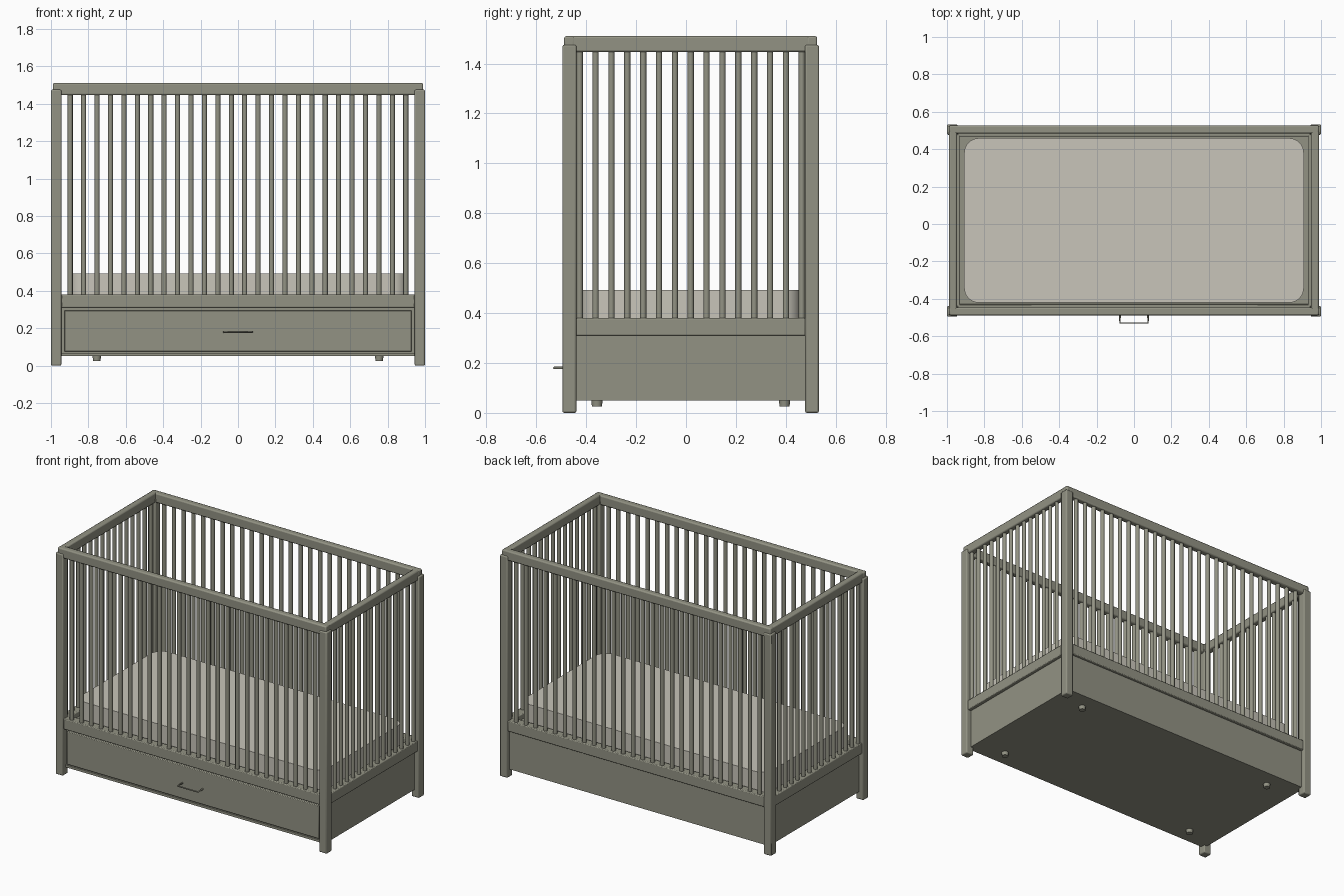
import bpy, bmesh, math

cube = bpy.data.objects.get("Cube")
if cube:
    bpy.data.objects.remove(cube, do_unlink=True)


def material(name, color):
    m = bpy.data.materials.new(name)
    m.use_nodes = True
    m.diffuse_color = color
    m.node_tree.nodes["Principled BSDF"].inputs["Base Color"].default_value = color
    return m


WOOD = material("grey_green_wood", (0.29, 0.29, 0.23, 1))
CLOTH = material("pale_mattress", (0.58, 0.56, 0.49, 1))
CY = 0.019           # middle of the crib body in y
HX, HY = 1.0, 0.514  # half size over the posts
POST = 0.056


def finish(name, bm, mat, bevel=0, segments=2):
    mesh = bpy.data.meshes.new(name)
    bm.to_mesh(mesh)
    bm.free()
    mesh.materials.append(mat)
    obj = bpy.data.objects.new(name, mesh)
    bpy.context.collection.objects.link(obj)
    if bevel:
        mod = obj.modifiers.new("soft_edges", "BEVEL")
        mod.width, mod.segments = bevel, segments
    bpy.ops.object.select_all(action="DESELECT")
    obj.select_set(True)
    bpy.context.view_layer.objects.active = obj
    bpy.ops.object.shade_smooth_by_angle(angle=math.radians(35))
    return obj


def box(name, x, y, z, mat=WOOD, bevel=0):
    """Box from (min, max) pairs; y is measured from the body middle."""
    bm = bmesh.new()
    bmesh.ops.create_cube(bm, size=1)
    for v in bm.verts:
        v.co = [(a + b) / 2 + c * (b - a) for c, (a, b) in zip(v.co, (x, y, z))]
        v.co.y += CY
    return finish(name, bm, mat, bevel)


def rod(name, x, y, z0, z1, r0, r1=None, sides=12):
    bm = bmesh.new()
    bmesh.ops.create_cone(bm, cap_ends=True, segments=sides, radius1=r0,
                          radius2=r1 or r0, depth=z1 - z0)
    bmesh.ops.translate(bm, verts=bm.verts, vec=(x, y + CY, (z0 + z1) / 2))
    return finish(name, bm, WOOD)


def span(center, half):
    return (center - half, center + half)


# Corner posts and castors
for sx, side in ((-1, "right"), (1, "left")):
    for sy, end in ((-1, "front"), (1, "back")):
        box(f"{end}_{side}_post", span(sx * (HX - POST / 2), POST / 2),
            span(sy * (HY - POST / 2), POST / 2), (0, 1.475), bevel=0.007)
        rod(f"{end}_{side}_castor", sx * 0.755, sy * 0.376, 0.025, 0.055, 0.02, 0.023, 16)

# Rails and slats along the front and back
TOP, LOW = (1.446, 1.51), (0.31, 0.38)
SX, SY = 0.968, 0.486   # slat planes
for s, end in ((-1, "front"), (1, "back")):
    box(f"{end}_top_rail", (-0.99, 0.99), span(s * SY, 0.021), TOP, bevel=0.008)
    box(f"{end}_lower_rail", (-0.945, 0.945), span(s * (SY - 0.008), 0.03), LOW, bevel=0.005)
    for i in range(26):
        rod(f"{end}_slat", -0.897 + i * 1.794 / 25, s * SY, 0.375, 1.45, 0.0135)

# Rails and slats along the two ends
for s, side in ((-1, "right"), (1, "left")):
    box(f"{side}_top_rail", span(s * SX, 0.021), (-0.505, 0.505), TOP, bevel=0.008)
    box(f"{side}_lower_rail", span(s * (SX - 0.008), 0.03), (-0.46, 0.46), LOW, bevel=0.005)
    for i in range(15):
        rod(f"{side}_slat", s * SX, -0.445 + i * 0.89 / 14, 0.375, 1.45, 0.0125)

# Storage case below the rails
for s, side in ((-1, "right"), (1, "left")):
    box(f"{side}_panel", span(s * 0.957, 0.01), (-0.46, 0.46), (0.05, 0.32))
box("back_panel", (-0.95, 0.95), (0.468, 0.488), (0.05, 0.32))
box("case_bottom", (-0.955, 0.955), (-0.488, 0.475), (0.05, 0.066))
box("drawer_backing", (-0.945, 0.945), (-0.478, -0.465), (0.06, 0.315))
box("drawer_front", (-0.928, 0.928), (-0.495, -0.47), (0.075, 0.295), bevel=0.004)
box("mattress_base", (-0.95, 0.95), (-0.47, 0.47), (0.325, 0.345))

# Drawer handle: a bent round bar
curve = bpy.data.curves.new("drawer_handle", "CURVE")
curve.dimensions = "3D"
curve.bevel_depth, curve.bevel_resolution = 0.005, 2
path = [(-0.075, -0.47), (-0.075, -0.529), (0.075, -0.529), (0.075, -0.47)]
spline = curve.splines.new("POLY")
spline.points.add(len(path) - 1)
for p, (x, y) in zip(spline.points, path):
    p.co = (x, y, 0.18, 1)
curve.materials.append(WOOD)
handle = bpy.data.objects.new("drawer_handle", curve)
bpy.context.collection.objects.link(handle)

# Mattress with rounded corners
bm = bmesh.new()
outline = []
R, MX, MY = 0.08, 0.908, 0.44
for k, (sx, sy) in enumerate(((1, 1), (-1, 1), (-1, -1), (1, -1))):
    for j in range(9):
        a = (k + j / 8) * math.pi / 2
        outline.append(bm.verts.new((sx * (MX - R) + R * math.cos(a),
                                     CY + sy * (MY - R) + R * math.sin(a), 0.345)))
base = bm.faces.new(outline)
up = bmesh.ops.extrude_face_region(bm, geom=[base])["geom"]
bmesh.ops.translate(bm, vec=(0, 0, 0.148),
                    verts=[g for g in up if isinstance(g, bmesh.types.BMVert)])
bmesh.ops.recalc_face_normals(bm, faces=bm.faces)
finish("mattress", bm, CLOTH)
